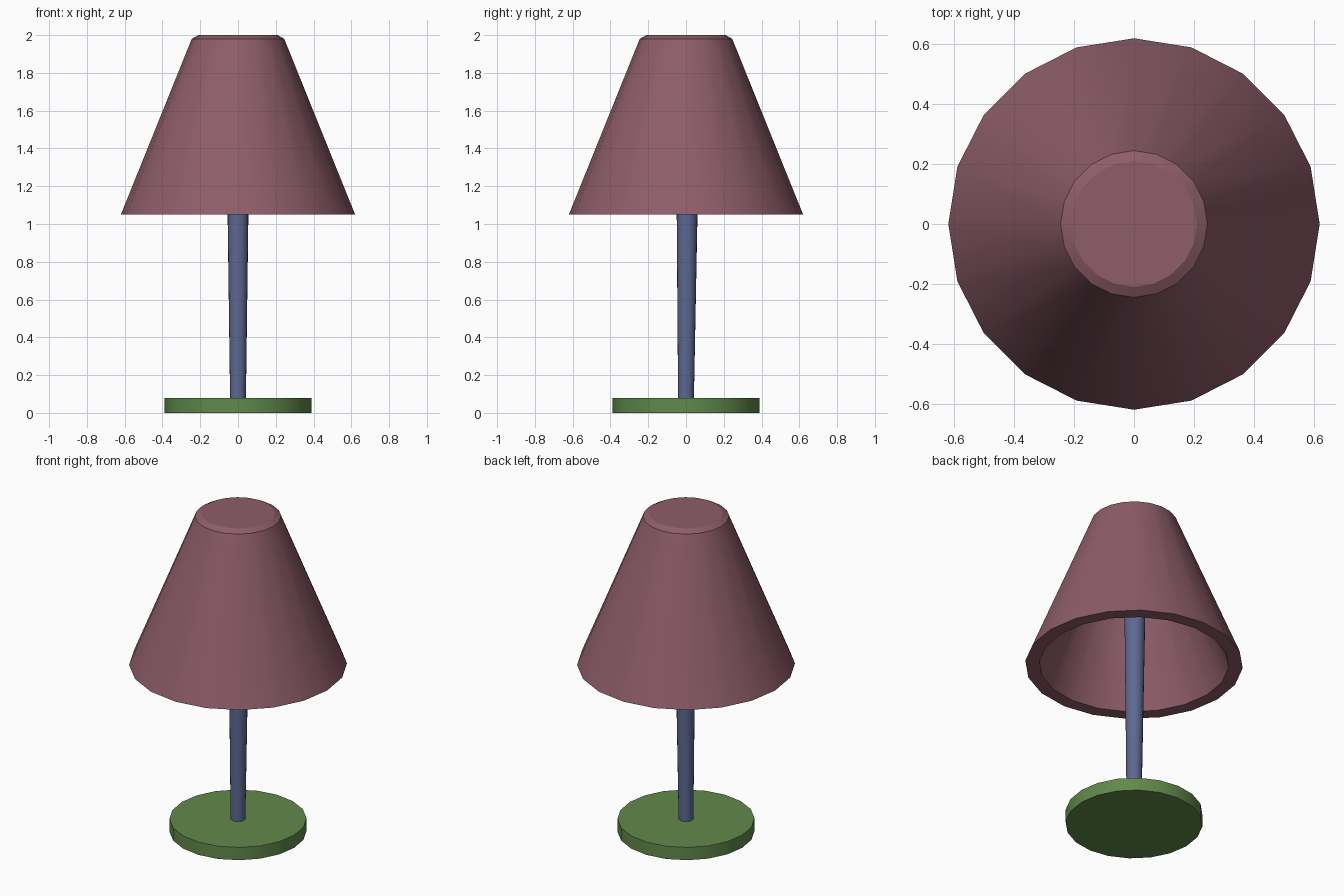
import bpy, bmesh
from math import cos, sin, tau, radians

if "Cube" in bpy.data.objects:
    bpy.data.objects.remove(bpy.data.objects["Cube"])


def lathe(name, profile, sides, color, lean=0.0):
    """Revolve (radius, z) points round z; both ends are capped."""
    bm = bmesh.new()
    z0 = profile[0][1]
    rings = []
    for r, z in profile:
        rings.append([bm.verts.new((r * cos(tau * i / sides),
                                    r * sin(tau * i / sides) + lean * (z - z0), z))
                      for i in range(sides)])
    for a, b in zip(rings, rings[1:]):
        for i in range(sides):
            j = (i + 1) % sides
            bm.faces.new((a[i], a[j], b[j], b[i]))
    bm.faces.new(rings[0])
    bm.faces.new(rings[-1])
    bmesh.ops.recalc_face_normals(bm, faces=bm.faces)
    mesh = bpy.data.meshes.new(name)
    bm.to_mesh(mesh)
    bm.free()
    mat = bpy.data.materials.new(name + "_color")
    mat.diffuse_color = (*color, 1)
    mat.use_nodes = True
    mat.node_tree.nodes["Principled BSDF"].inputs["Base Color"].default_value = mat.diffuse_color
    mesh.materials.append(mat)
    obj = bpy.data.objects.new(name, mesh)
    bpy.context.collection.objects.link(obj)
    bpy.ops.object.select_all(action='DESELECT')
    obj.select_set(True)
    bpy.context.view_layer.objects.active = obj
    bpy.ops.object.shade_smooth_by_angle(angle=radians(30))
    return obj


# Round foot
lathe("base", [(0.39, 0), (0.39, 0.08)], 20, (0.12, 0.25, 0.07))

# Slightly flaring stem running up inside the shade
lathe("stem", [(0.042, 0.08), (0.055, 1.05), (0.066, 1.92)], 20,
      (0.11, 0.14, 0.29), lean=0.006)

# Hollow shade: inner cap, inner wall, flat rim, outer wall, bevelled top
lathe("shade", [(0.19, 1.92), (0.54, 1.05), (0.62, 1.05),
                (0.245, 1.98), (0.21, 2.0)], 20, (0.27, 0.11, 0.14))
